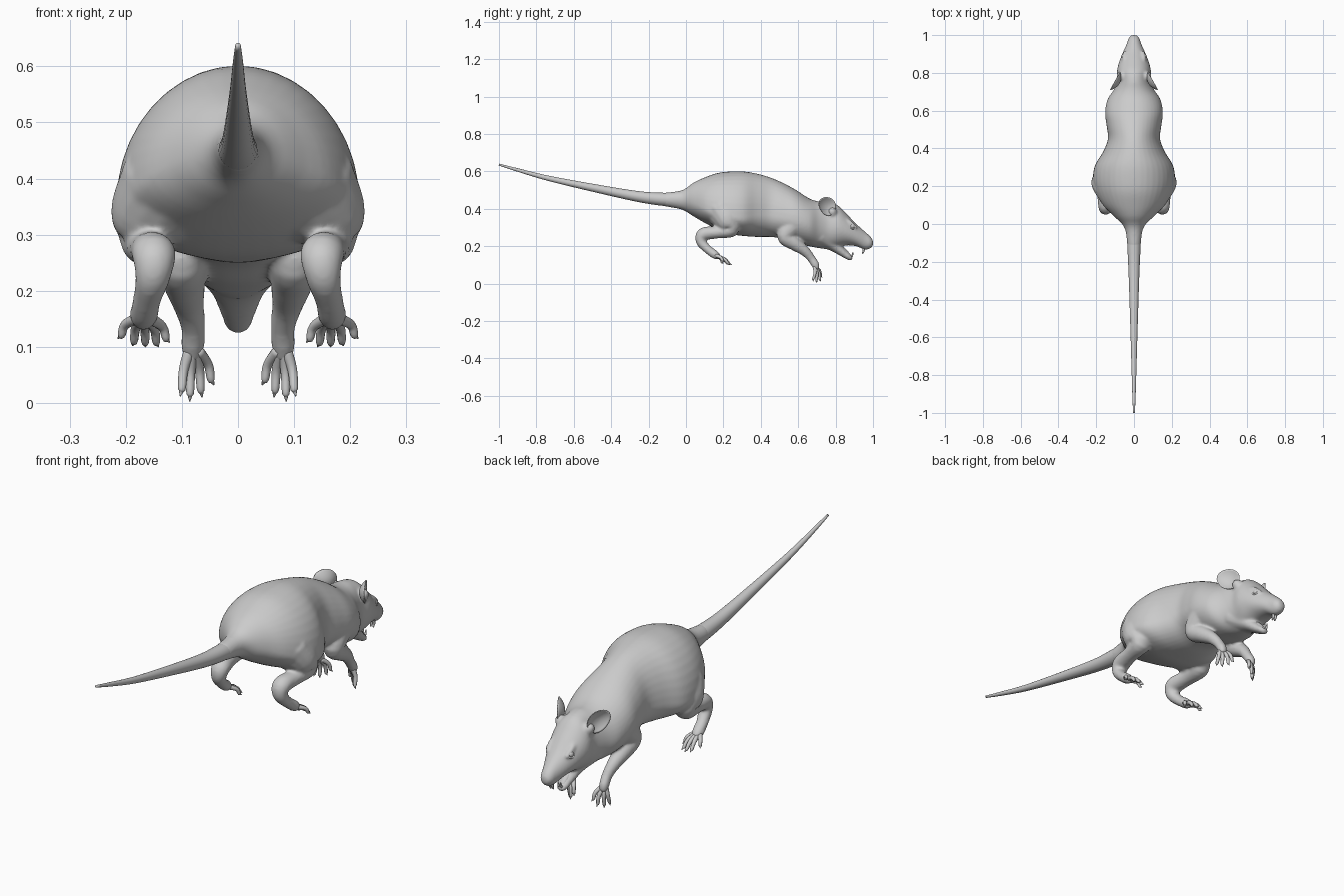
import bpy, bmesh, math
from mathutils import Vector

if "Cube" in bpy.data.objects:
    bpy.data.objects.remove(bpy.data.objects["Cube"])

grey = bpy.data.materials.new("soft_grey")
grey.use_nodes = True
grey.diffuse_color = (0.6, 0.6, 0.6, 1)
grey.node_tree.nodes["Principled BSDF"].inputs["Base Color"].default_value = (0.6, 0.6, 0.6, 1)


def spline(points, steps):
    """Catmull-Rom through points of any dimension."""
    p = [Vector(q) for q in points]
    p = [2 * p[0] - p[1]] + p + [2 * p[-1] - p[-2]]
    out = []
    for a, b, c, d in zip(p, p[1:], p[2:], p[3:]):
        for i in range(steps):
            t = i / steps
            out.append(0.5 * (2 * b + (c - a) * t + (2 * a - 5 * b + 4 * c - d) * t**2
                              + (3 * b - a - 3 * c + d) * t**3))
    return out + [p[-2]]


def loft(bm, rings):
    rows = [[bm.verts.new(v) for v in ring] for ring in rings]
    for a, b in zip(rows, rows[1:]):
        for i in range(len(a)):
            j = (i + 1) % len(a)
            bm.faces.new((a[i], a[j], b[j], b[i]))
    bm.faces.new(rows[0][::-1])
    bm.faces.new(rows[-1])


def angles(n):
    return [2 * math.pi * i / n for i in range(n)]


def tube(bm, points, side=1, n=16, steps=5, flat=1.0):
    """Round limb through (x, y, z, radius) points; flat scales it across x."""
    pts = spline(points, steps)
    rings = []
    for i, p in enumerate(pts):
        along = (pts[min(i + 1, len(pts) - 1)] - pts[max(i - 1, 0)]).xyz.normalized()
        u = (Vector((1, 0, 0)) - along * along.x).normalized()
        v = along.cross(u)
        ring = [p.xyz + p.w * (u * math.cos(a) * flat + v * math.sin(a)) for a in angles(n)]
        rings.append([Vector((q.x * side, q.y, q.z)) for q in ring])
    loft(bm, rings)


def finish(bm, name):
    bmesh.ops.recalc_face_normals(bm, faces=bm.faces)
    mesh = bpy.data.meshes.new(name)
    for f in bm.faces:
        f.smooth = True
    bm.to_mesh(mesh)
    bm.free()
    mesh.materials.append(grey)
    ob = bpy.data.objects.new(name, mesh)
    bpy.context.collection.objects.link(ob)
    return ob


# Torso and skull: slices of (y, top, widest height, bottom, half width)
slices = [
    (-.12, .485, .45, .415, .034), (-.02, .5, .45, .395, .05),
    (.04, .54, .43, .36, .105), (.1, .568, .4, .325, .165),
    (.17, .592, .37, .29, .203), (.24, .6, .355, .265, .217),
    (.31, .6, .35, .255, .207), (.38, .588, .36, .25, .165),
    (.45, .568, .36, .25, .138), (.52, .538, .35, .24, .145),
    (.59, .5, .34, .215, .153), (.66, .455, .32, .2, .14),
    (.71, .44, .31, .19, .107), (.76, .437, .3, .185, .088),
    (.81, .42, .3, .195, .09), (.86, .372, .28, .205, .078),
    (.91, .32, .255, .2, .058), (.955, .28, .232, .182, .038),
    (.985, .253, .22, .188, .028), (1, .232, .218, .204, .014)]
bm = bmesh.new()
rings = []
for y, top, mid, low, half in spline(slices, 4):
    rings.append([Vector((half * math.cos(a), y,
                          mid + math.sin(a) * (top - mid if math.sin(a) > 0 else mid - low)))
                  for a in angles(40)])
loft(bm, rings)

# Lower jaw
tube(bm, [(0, .73, .25, .06), (0, .79, .205, .034), (0, .84, .165, .022),
          (0, .877, .138, .015), (0, .888, .13, .007)], flat=1.5)

hind_leg = [(.12, .2, .38, .09), (.155, .225, .33, .07), (.165, .24, .288, .042),
            (.16, .17, .275, .033), (.15, .095, .265, .036), (.152, .082, .225, .029),
            (.162, .115, .185, .023), (.168, .155, .155, .023), (.17, .178, .14, .014)]
fore_leg = [(.09, .58, .32, .06), (.1, .53, .255, .045), (.096, .58, .215, .038),
            (.088, .635, .175, .028), (.08, .67, .135, .022), (.081, .692, .1, .021),
            (.08, .7, .075, .014)]
for s in (1, -1):
    tube(bm, hind_leg, s, flat=1.1)
    tube(bm, fore_leg, s)
    # Ear root and brow
    tube(bm, [(.04, .78, .36, .035), (.07, .78, .385, .027), (.085, .77, .395, .012)], s)
    tube(bm, [(.04, .85, .34, .015), (.05, .875, .325, .014), (.045, .91, .295, .012)], s)
body = finish(bm, "body")
remesh = body.modifiers.new("blend", "REMESH")
remesh.mode = "VOXEL"
remesh.voxel_size = 0.006
remesh.use_smooth_shade = True
soften = body.modifiers.new("soften", "SMOOTH")
soften.factor = 0.5
soften.iterations = 9

# Tail
bm = bmesh.new()
tube(bm, [(0, -.05, .449, .036), (0, -.12, .451, .035), (0, -.25, .465, .029),
          (0, -.46, .505, .022), (0, -.73, .562, .014), (0, -.9, .608, .009),
          (0, -1, .637, .005)], n=24)
finish(bm, "tail")

# Toe tips (x, y, z) fanning out from each paw
hind_tips = [(.122, .2, .108), (.142, .235, .1), (.165, .246, .1), (.188, .238, .102), (.214, .205, .115)]
fore_tips = [(.103, .68, .012), (.086, .7, .003), (.064, .722, .01), (.043, .728, .032)]


def toes(name, wrist, tips, side):
    bm = bmesh.new()
    for tip in tips:
        a, b = Vector(wrist), Vector(tip)
        a.x += (b.x - a.x) * 0.2
        knuckle = a.lerp(b, 0.5) + Vector(((b.x - a.x) * 0.15, 0.006, 0.006))
        pad = a.lerp(b, 0.82)
        tube(bm, [(*a, .011), (*knuckle, .0085), (*pad, .007),
                  (*a.lerp(b, 0.9), .004), (*b, .001)], side, n=10, steps=4)
    finish(bm, name)


# Ears: thin cupped discs facing forward and outward
def ear(name, side):
    bm = bmesh.new()
    across, up = Vector((.49, -.87, 0)), Vector((.1, -.12, .98))
    face = Vector((.87, .49, 0))
    front, back = [], []
    for k in range(1, 9):
        r = k / 8
        for rows, depth in ((front, .016), (back, .024)):
            row = []
            for a in angles(28):
                width = .052 * (1 + .12 * math.sin(a))
                p = (Vector((.1, .757, .413)) + across * r * width * math.cos(a)
                     + up * r * .051 * math.sin(a) - face * (depth * (1 - r * r) + (depth - .016) * .4))
                row.append(Vector((p.x * side, p.y, p.z)))
            rows.append(row)
    loft(bm, front + back[::-1])
    finish(bm, name)


for side, word in ((1, "left"), (-1, "right")):
    toes(word + "_hind_toes", (.168, .155, .152), hind_tips, side)
    toes(word + "_fore_fingers", (.081, .688, .095), fore_tips, side)
    ear(word + "_ear", side)

    # Eyeball with a raised lid ring
    bm = bmesh.new()
    bmesh.ops.create_uvsphere(bm, u_segments=20, v_segments=12, radius=.015)
    bmesh.ops.translate(bm, verts=bm.verts, vec=(.051 * side, .888, .306))
    finish(bm, word + "_eye")
    bpy.ops.mesh.primitive_torus_add(
        major_radius=.015, minor_radius=.004, major_segments=24, minor_segments=8,
        location=(.055 * side, .889, .307), rotation=(0, math.radians(65) * side, math.radians(22) * side))
    lid = bpy.context.object
    lid.name = word + "_eyelid"
    lid.data.materials.append(grey)
    bpy.ops.object.shade_smooth()

    # Incisors
    bm = bmesh.new()
    x = .006
    tube(bm, [(x, .945, .2, .006), (x, .95, .178, .006), (x, .943, .16, .003)], side, n=8)
    tube(bm, [(x, .872, .14, .005), (x, .888, .15, .005), (x, .893, .168, .002)], side, n=8)
    finish(bm, word + "_incisors")

# Tongue
bm = bmesh.new()
tube(bm, [(0, .79, .215, .012), (0, .835, .188, .011), (0, .87, .156, .008), (0, .88, .15, .003)], flat=1.7)
finish(bm, "tongue")
